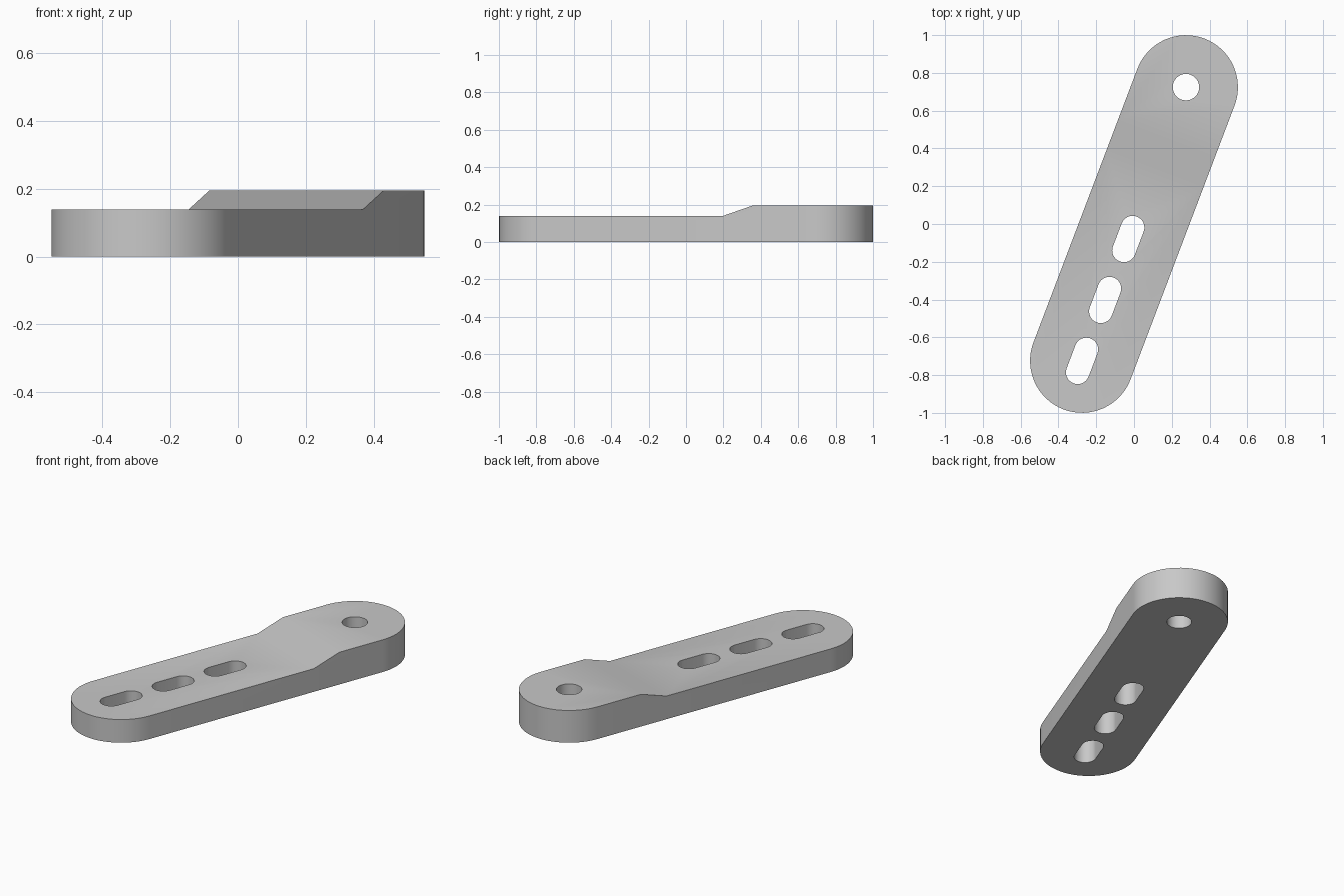
import bpy
import bmesh
import math
from mathutils import Matrix

if "Cube" in bpy.data.objects:
    bpy.data.objects.remove(bpy.data.objects["Cube"], do_unlink=True)

LOW, HIGH = 0.14, 0.195           # thickness of the slotted and raised ends
REACH, RADIUS = 0.775, 0.275      # half distance between end centres, end radius
RAMP_START, RAMP_END = 0.316, 0.485
TURN = math.acos(0.355)           # arm direction measured from +x

grey = bpy.data.materials.new("steel grey")
grey.use_nodes = True
grey.diffuse_color = (0.58, 0.58, 0.58, 1)
grey.node_tree.nodes["Principled BSDF"].inputs["Base Color"].default_value = (0.58, 0.58, 0.58, 1)


def capsule(centre, half, radius, steps=32):
    """Outline of a round-ended bar along x."""
    points = []
    for side in (1, -1):
        for i in range(steps + 1):
            a = math.pi * (i / steps - 0.5)
            points.append((centre + side * (half + radius * math.cos(a)),
                           side * radius * math.sin(a)))
    return points


def prism(name, outline, low, high, sideways=False):
    """Extrude an outline along z, or a side profile across the arm along y."""
    bm = bmesh.new()
    place = (lambda u, v: (u, low, v)) if sideways else (lambda u, v: (u, v, low))
    face = bm.faces.new([bm.verts.new(place(u, v)) for u, v in outline])
    moved = bmesh.ops.extrude_face_region(bm, geom=[face])["geom"]
    shift = (0, high - low, 0) if sideways else (0, 0, high - low)
    bmesh.ops.translate(bm, vec=shift, verts=[v for v in moved if isinstance(v, bmesh.types.BMVert)])
    bmesh.ops.remove_doubles(bm, verts=bm.verts, dist=1e-5)
    bmesh.ops.recalc_face_normals(bm, faces=bm.faces)
    mesh = bpy.data.meshes.new(name)
    bm.to_mesh(mesh)
    bm.free()
    obj = bpy.data.objects.new(name, mesh)
    bpy.context.collection.objects.link(obj)
    return obj


# Arm blank with round ends
arm = prism("slotted_arm", capsule(0, REACH, RADIUS), 0, HIGH)
arm.data.materials.append(grey)

# Step with a ramp, three adjustment slots and one pivot hole
step = [(-2, LOW), (RAMP_START, LOW), (RAMP_END, HIGH),
        (RAMP_END + 0.169, HIGH + 0.055), (-2, HIGH + 0.055)]
cutters = [prism("step_cutter", step, -1, 1, sideways=True)]
for i in range(3):
    cutters.append(prism("slot_cutter", capsule(-REACH + 0.345 * i, 0.065, 0.062, 16), -1, 1))
cutters.append(prism("pivot_cutter", capsule(REACH, 0, 0.07, 24), -1, 1))

bpy.context.view_layer.objects.active = arm
for cutter in cutters:
    cutter.hide_render = True
    cut = arm.modifiers.new("cut", "BOOLEAN")
    cut.operation = "DIFFERENCE"
    cut.solver = "EXACT"
    cut.object = cutter
    bpy.ops.object.modifier_apply(modifier=cut.name)
    bpy.data.objects.remove(cutter, do_unlink=True)

# Swing the arm into place and smooth the rounds
arm.data.transform(Matrix.Rotation(TURN, 4, "Z"))
bpy.ops.object.select_all(action="DESELECT")
arm.select_set(True)
bpy.ops.object.shade_smooth_by_angle(angle=math.radians(30))
